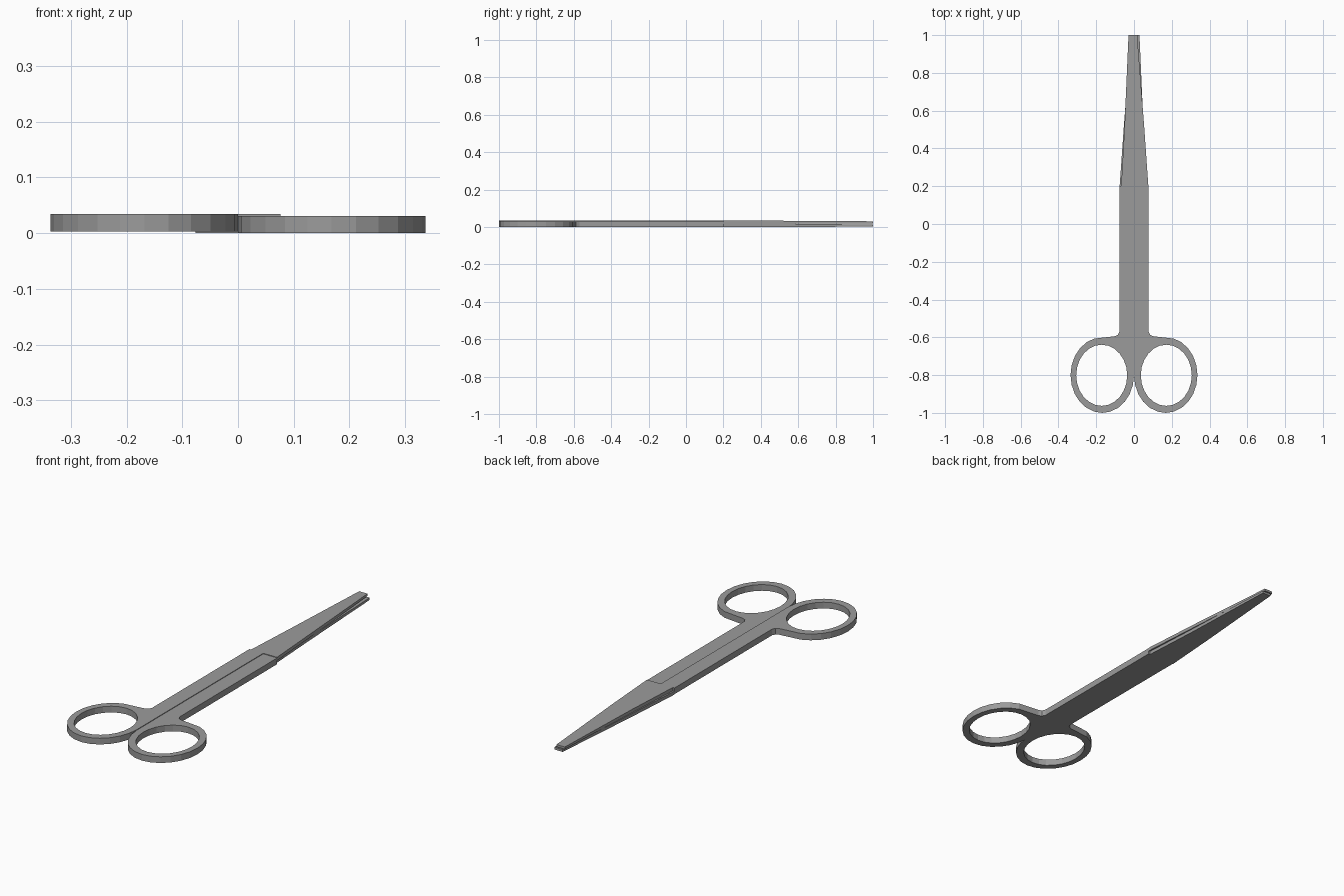
import bpy, bmesh, math
from mathutils import Matrix, Vector

if "Cube" in bpy.data.objects:
    bpy.data.objects.remove(bpy.data.objects["Cube"])

T = 0.034  # overall thickness of the closed pair

steel = bpy.data.materials.new("steel_grey")
steel.diffuse_color = (0.33, 0.33, 0.33, 1)
steel.use_nodes = True
steel.node_tree.nodes["Principled BSDF"].inputs["Base Color"].default_value = steel.diffuse_color


def ellipse(cx, cy, rx, ry, a0, a1, step):
    return [(cx + rx * math.cos(math.radians(a)), cy + ry * math.sin(math.radians(a)))
            for a in range(a0, a1, step)]


def plate(name, loops, z0, z1):
    """Flat plate with holes from closed 2D outlines."""
    cu = bpy.data.curves.new(name, 'CURVE')
    cu.dimensions = '2D'
    cu.fill_mode = 'BOTH'
    cu.extrude = (z1 - z0) / 2
    for pts in loops:
        sp = cu.splines.new('POLY')
        sp.points.add(len(pts) - 1)
        for p, (x, y) in zip(sp.points, pts):
            p.co = (x, y, 0, 1)
        sp.use_cyclic_u = True
    tmp = bpy.data.objects.new(name, cu)
    bpy.context.collection.objects.link(tmp)
    bpy.context.view_layer.update()
    me = bpy.data.meshes.new_from_object(tmp.evaluated_get(bpy.context.evaluated_depsgraph_get()))
    bpy.data.objects.remove(tmp)
    me.transform(Matrix.Translation((0, 0, (z0 + z1) / 2)))
    return me


def blade_mesh(name):
    """Half-thickness blade that narrows and thins toward a blunt tip."""
    # y, left x, right x, bottom z, top z
    sections = [(0.2, -0.068, 0.076, 0.0172, T),
                (0.5, -0.051, 0.055, 0.0175, T),
                (1.0, -0.029, 0.017, 0.0195, 0.031)]
    bm = bmesh.new()
    rings = []
    for y, xl, xr, zb, zt in sections:
        rings.append([bm.verts.new(c) for c in
                      ((xl, y, zb), (xr, y, zb), (xr, y, zt), (xl, y, zt))])
    for a, b in zip(rings, rings[1:]):
        for i in range(4):
            j = (i + 1) % 4
            bm.faces.new((a[i], a[j], b[j], b[i]))
    bm.faces.new(rings[0])
    bm.faces.new(rings[-1])
    bmesh.ops.recalc_face_normals(bm, faces=bm.faces)
    me = bpy.data.meshes.new(name)
    bm.to_mesh(me)
    bm.free()
    return me


def add(name, me):
    me.materials.clear()
    me.materials.append(steel)
    bm = bmesh.new()
    bm.from_mesh(me)
    bmesh.ops.remove_doubles(bm, verts=bm.verts, dist=1e-5)
    bmesh.ops.recalc_face_normals(bm, faces=bm.faces)
    for f in bm.faces:
        f.smooth = False
        f.material_index = 0
    bm.to_mesh(me)
    bm.free()
    ob = bpy.data.objects.new(name, me)
    bpy.context.collection.objects.link(ob)


# Handle: finger ring running into a straight shank
outline = ellipse(-0.168, -0.8, 0.168, 0.2, 0, -256, -15)
outline += [(-0.10, -0.594), (-0.085, -0.587), (-0.077, -0.57), (-0.077, 0.2), (0, 0.2)]
hole = ellipse(-0.171, -0.801, 0.135, 0.162, 0, 360, 15)

# The second half is the first turned over about the long axis
turn = Matrix.Translation((0, 0, T)) @ Matrix.Rotation(math.pi, 4, 'Y')
for side, m in (("left", Matrix.Identity(4)), ("right", turn)):
    handle = plate(side + "_handle", [outline, hole], 0.003, T)
    handle.transform(m)
    add(side + "_handle", handle)
    blade = blade_mesh(side + "_blade")
    blade.transform(m)
    add(side + "_blade", blade)
